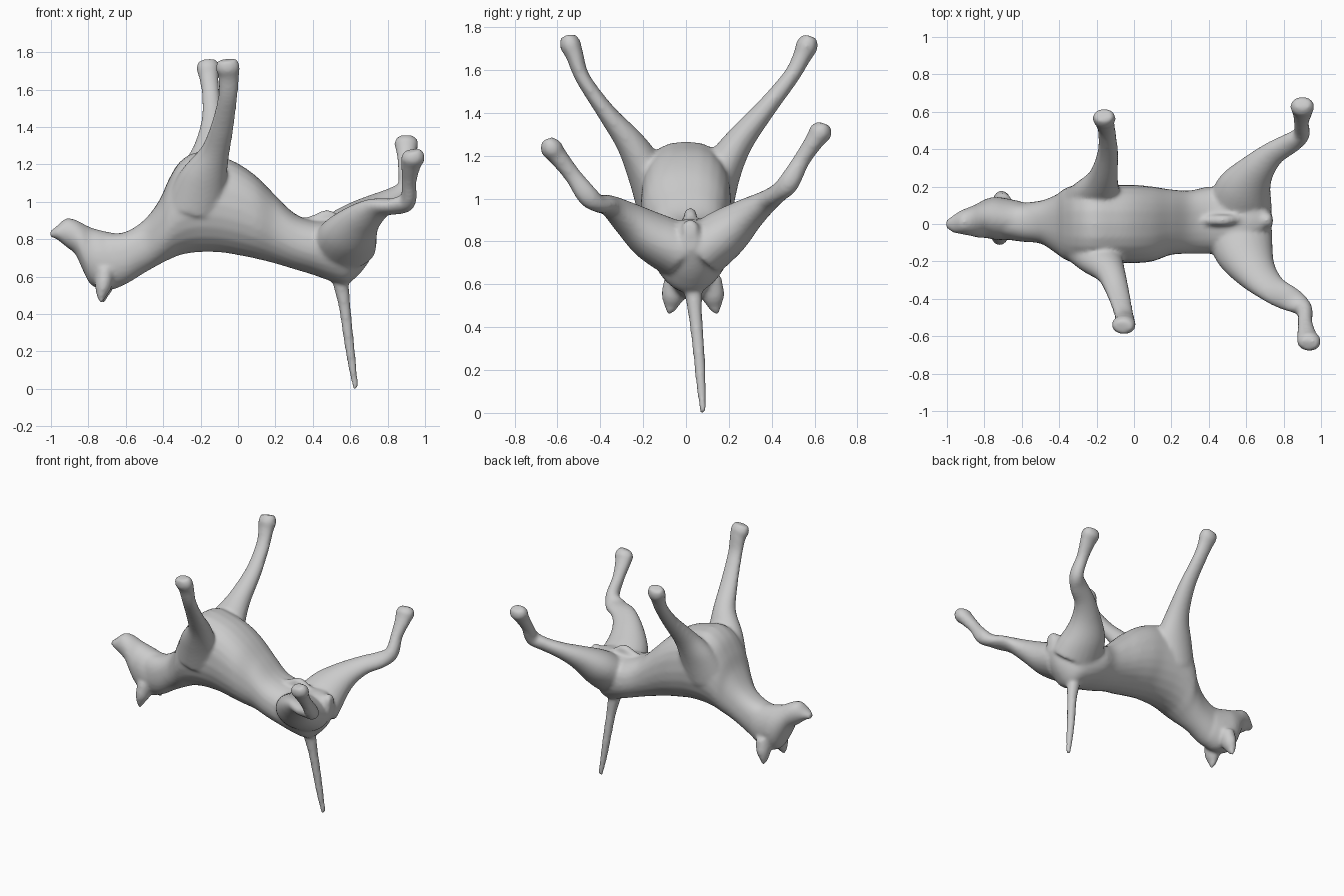
import bpy, bmesh, math
from mathutils import Vector

bm = bmesh.new()
SIDES = 24


def spline(a, b, c, d, t):
    """Catmull-Rom interpolation of station tuples."""
    return [0.5 * (2*q + (r - p)*t + (2*p - 5*q + 4*r - s)*t*t + (3*q - p - 3*r + s)*t**3)
            for p, q, r, s in zip(a, b, c, d)]


def loft(stations, side, axis=None, square=1.0, steps=6):
    """Rounded tube through (x, y, z, half width along side, half depth).
    axis fixes the ring direction; square < 1 fills out the upper half of the rings."""
    n = len(stations)
    pts = []
    for i in range(n - 1):
        a, d = stations[max(i - 1, 0)], stations[min(i + 2, n - 1)]
        pts += [spline(a, stations[i], stations[i + 1], d, k / steps) for k in range(steps)]
    pts.append(stations[-1])
    side = Vector(side)
    rings = []
    for i, p in enumerate(pts):
        t = Vector(pts[min(i + 1, len(pts) - 1)][:3]) - Vector(pts[max(i - 1, 0)][:3])
        t = Vector(axis) if axis else t.normalized()
        u = (side - t * side.dot(t)).normalized()
        v = t.cross(u)
        ring = []
        for k in range(SIDES):
            c, s = math.cos(2 * math.pi * k / SIDES), math.sin(2 * math.pi * k / SIDES)
            if s > 0:
                c, s = math.copysign(abs(c) ** square, c), s ** square
            ring.append(bm.verts.new(Vector(p[:3]) + u * p[3] * c + v * p[4] * s))
        rings.append(ring)
    for r0, r1 in zip(rings, rings[1:]):
        for k in range(SIDES):
            j = (k + 1) % SIDES
            bm.faces.new((r0[k], r0[j], r1[j], r1[k]))
    bm.faces.new(rings[0][::-1])
    bm.faces.new(rings[-1])


X, Y = (1, 0, 0), (0, 1, 0)

# torso, lying on its back: x, y, bottom, top, half width
torso = [(-.70, .02, .53, .83, .10), (-.60, .01, .56, .84, .105), (-.50, .01, .62, .905, .115),
         (-.42, .00, .665, 1.01, .155), (-.37, .00, .69, 1.12, .19), (-.31, .00, .715, 1.215, .21),
         (-.22, .00, .73, 1.265, .215), (-.10, .00, .73, 1.245, .21), (.00, .00, .715, 1.205, .21),
         (.10, .00, .695, 1.135, .20), (.20, .01, .67, 1.035, .175), (.30, .01, .64, .94, .17),
         (.40, .02, .61, .90, .18), (.50, .02, .575, .90, .17), (.58, .02, .56, .905, .145),
         (.65, .02, .615, .90, .11), (.70, .02, .68, .88, .075), (.74, .02, .76, .85, .03)]
loft([(x, y, (lo + hi) / 2, w, (hi - lo) / 2) for x, y, lo, hi, w in torso], Y, axis=X, square=.8)

# head with tapered muzzle: x, y, bottom, top, half width
head = [(-1.005, .00, .81, .845, .02), (-.97, .00, .80, .87, .045), (-.92, .01, .76, .912, .065),
        (-.87, .015, .72, .905, .08), (-.83, .02, .635, .885, .095), (-.79, .03, .56, .865, .105),
        (-.74, .03, .535, .85, .115), (-.67, .025, .53, .835, .11), (-.60, .02, .56, .83, .10)]
loft([(x, y, (lo + hi) / 2, w, (hi - lo) / 2) for x, y, lo, hi, w in head], Y, axis=X)

# ears
for x, y, out in ((-.73, -.07, -1), (-.72, .135, 1)):
    loft([(x + .02, y - out*.03, .63, .06, .05), (x + .01, y - out*.01, .55, .055, .045),
          (x, y, .50, .035, .027), (x, y + out*.01, .46, .01, .01)], Y)

# front legs with rounded feet
loft([(-.23, -.11, .98, .16, .125), (-.185, -.18, 1.12, .13, .095), (-.125, -.26, 1.26, .08, .068),
      (-.085, -.37, 1.40, .062, .044), (-.055, -.48, 1.56, .052, .035), (-.05, -.52, 1.67, .056, .042),
      (-.055, -.54, 1.72, .066, .05), (-.06, -.55, 1.76, .05, .035)], X)
loft([(-.24, .10, .98, .16, .125), (-.20, .165, 1.13, .13, .095), (-.165, .25, 1.27, .08, .068),
      (-.14, .38, 1.43, .056, .047), (-.145, .49, 1.57, .048, .039), (-.155, .54, 1.66, .052, .043),
      (-.16, .565, 1.715, .062, .052), (-.165, .58, 1.755, .05, .035)], X)

# hind legs: thigh, bent hock, foot
loft([(.56, -.04, .76, .18, .13), (.595, -.16, .825, .155, .115), (.66, -.27, .905, .11, .08),
      (.75, -.355, .965, .08, .05), (.86, -.415, .98, .065, .042), (.91, -.46, 1.015, .045, .05),
      (.915, -.53, 1.11, .04, .04), (.925, -.60, 1.20, .055, .045),
      (.935, -.63, 1.24, .065, .052), (.93, -.645, 1.275, .045, .03)], X)
loft([(.56, .08, .76, .18, .13), (.59, .19, .845, .15, .115), (.655, .29, .925, .10, .08),
      (.74, .375, .985, .07, .054), (.84, .435, 1.03, .06, .045), (.895, .48, 1.075, .045, .05),
      (.895, .54, 1.18, .04, .04), (.90, .60, 1.27, .055, .045),
      (.90, .63, 1.315, .065, .054), (.90, .645, 1.35, .045, .03)], X)

# belly ridge and small knob between the hind legs
loft([(.32, .02, .87, .02, .03), (.42, .02, .90, .03, .035), (.48, .02, .925, .03, .033),
      (.54, .025, .90, .025, .025), (.60, .03, .86, .025, .03)], Y)
loft([(.62, .03, .80, .04, .04), (.68, .025, .84, .04, .045), (.715, .02, .855, .042, .05),
      (.74, .02, .86, .03, .035)], Y)

# hanging tail
loft([(.53, .03, .66, .05, .05), (.55, .035, .56, .042, .042), (.57, .045, .44, .032, .032),
      (.59, .06, .28, .028, .028), (.61, .07, .13, .023, .023), (.63, .08, .0, .015, .015)], X)

bmesh.ops.recalc_face_normals(bm, faces=bm.faces)
mesh = bpy.data.meshes.new("animal_body")
bm.to_mesh(mesh)
bm.free()
body = bpy.data.objects.new("animal_body", mesh)
bpy.context.collection.objects.link(body)

# fuse all parts into one smooth skin
fuse = body.modifiers.new("fuse", 'REMESH')
fuse.mode = 'VOXEL'
fuse.voxel_size = 0.011
fuse.use_smooth_shade = True
relax = body.modifiers.new("relax", 'SMOOTH')
relax.factor = 0.5
relax.iterations = 10
